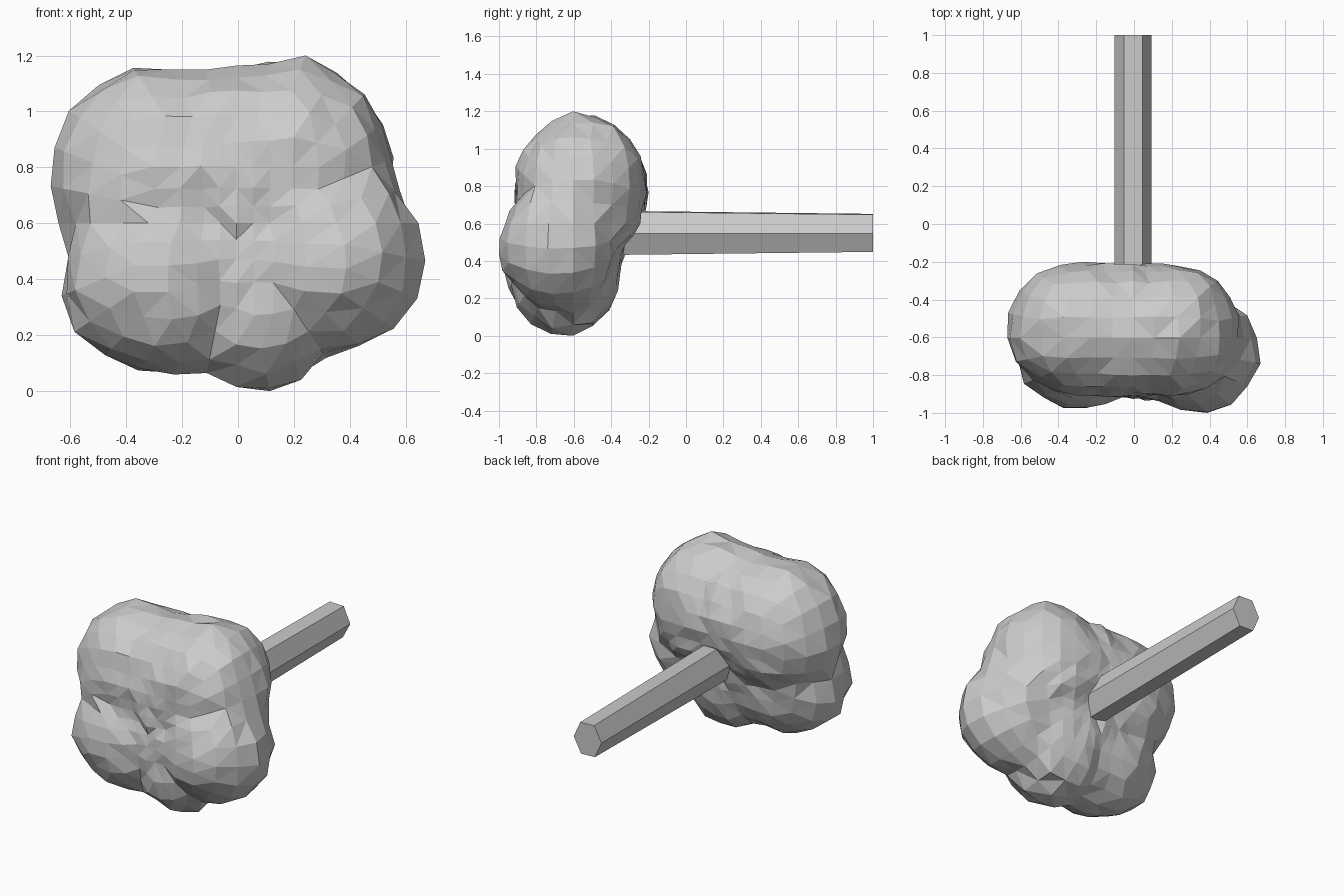
import bpy, bmesh, math, random
from mathutils import Vector

if "Cube" in bpy.data.objects:
    bpy.data.objects.remove(bpy.data.objects["Cube"])

random.seed(4)

# lumps of the head: centre, radii
LUMPS = [
    ((0.00, -0.61, 0.60), (0.56, 0.29, 0.50)),    # core
    ((-0.03, -0.56, 0.78), (0.50, 0.345, 0.375)), # upper middle
    ((-0.02, -0.64, 0.42), (0.47, 0.28, 0.35)),   # lower middle
    ((-0.27, -0.55, 0.77), (0.40, 0.35, 0.39)),   # upper left
    ((0.20, -0.56, 0.79), (0.37, 0.35, 0.40)),    # upper right
    ((0.34, -0.68, 0.48), (0.33, 0.31, 0.34)),    # lower right
    ((-0.28, -0.66, 0.40), (0.35, 0.31, 0.34)),   # lower left
    ((0.09, -0.64, 0.29), (0.27, 0.28, 0.29)),    # bottom
]
ORIGIN = Vector((0, -0.6, 0.6))
LOW, HIGH = Vector((-0.67, -1.0, 0.0)), Vector((0.67, -0.2, 1.2))
BLEND = 36


def far_hit(direction, centre, radii):
    """Distance from ORIGIN to the far side of an ellipsoid."""
    o = Vector([(a - c) / r for a, c, r in zip(ORIGIN, centre, radii)])
    d = Vector([a / r for a, r in zip(direction, radii)])
    a, b, c = d.dot(d), o.dot(d), o.dot(o) - 1
    disc = b * b - a * c
    return max(0, (-b + math.sqrt(disc)) / a) if disc >= 0 else 0


def finish(name, bm):
    bmesh.ops.recalc_face_normals(bm, faces=bm.faces)
    mesh = bpy.data.meshes.new(name)
    bm.to_mesh(mesh)
    bm.free()
    ob = bpy.data.objects.new(name, mesh)
    bpy.context.collection.objects.link(ob)
    return ob


# lumpy head: a faceted ball pushed out onto the softly blended lumps
bm = bmesh.new()
bmesh.ops.create_cube(bm, size=2)
bmesh.ops.subdivide_edges(bm, edges=bm.edges[:], cuts=7, use_grid_fill=True)
for v in bm.verts:
    d = Vector([math.tan(c * math.pi / 4) for c in v.co]).normalized()
    dist = sum(far_hit(d, c, r) ** BLEND for c, r in LUMPS) ** (1 / BLEND)
    v.co = ORIGIN + d * (dist + random.uniform(-0.015, 0.015))
lo = Vector([min(v.co[i] for v in bm.verts) for i in range(3)])
hi = Vector([max(v.co[i] for v in bm.verts) for i in range(3)])
for v in bm.verts:
    for i in range(3):
        t = (v.co[i] - lo[i]) / (hi[i] - lo[i])
        v.co[i] = LOW[i] + t * (HIGH[i] - LOW[i])
bmesh.ops.triangulate(bm, faces=bm.faces[:])
finish("lumpy_head", bm)

# six-sided handle, slightly taller where it enters the head
bm = bmesh.new()
rings = []
for y, height in ((-0.5, 0.135), (1.0, 0.115)):
    angles = [math.radians(60 * k - 2) for k in range(6)]
    rings.append([bm.verts.new((-0.006 + 0.098 * math.cos(a), y,
                                0.55 + height * math.sin(a))) for a in angles])
for k in range(6):
    n = (k + 1) % 6
    bm.faces.new((rings[0][k], rings[0][n], rings[1][n], rings[1][k]))
for ring in rings:
    bm.faces.new(ring)
finish("handle", bm)
